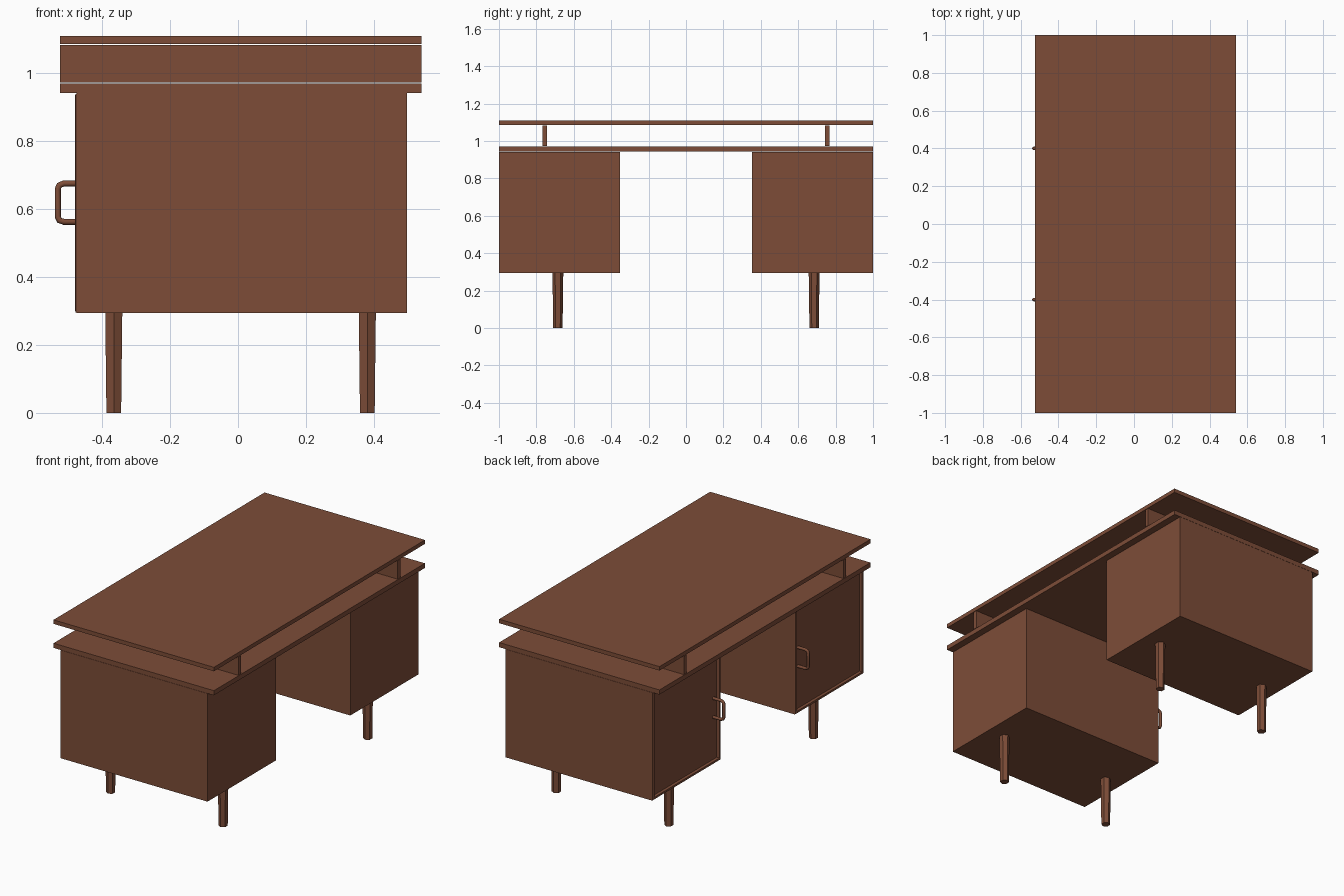
import bpy, bmesh, math
from mathutils import Vector

if "Cube" in bpy.data.objects:
    bpy.data.objects.remove(bpy.data.objects["Cube"])

wood = bpy.data.materials.new("brown wood")
wood.diffuse_color = (0.205, 0.073, 0.039, 1)
wood.use_nodes = True
wood.node_tree.nodes["Principled BSDF"].inputs["Base Color"].default_value = wood.diffuse_color


def add_object(name, bm):
    bmesh.ops.recalc_face_normals(bm, faces=bm.faces)
    mesh = bpy.data.meshes.new(name)
    bm.to_mesh(mesh)
    bm.free()
    mesh.materials.append(wood)
    obj = bpy.data.objects.new(name, mesh)
    bpy.context.collection.objects.link(obj)
    return obj


def box_mesh(lo, hi):
    bm = bmesh.new()
    bmesh.ops.create_cube(bm, size=1)
    lo, hi = Vector(lo), Vector(hi)
    for v in bm.verts:
        v.co = (lo + hi) / 2 + v.co * (hi - lo)
    return bm


def cabinet(name, y0, y1):
    # box with softened front rim and a recessed door on the -x side
    bm = box_mesh((-0.48, y0, 0.294), (0.498, y1, 0.942))
    front = min(bm.faces, key=lambda f: f.calc_center_median().x)
    bmesh.ops.bevel(bm, geom=list(front.edges), offset=0.007, segments=2,
                    profile=0.5, affect='EDGES')
    bm.faces.ensure_lookup_table()
    front = min(bm.faces, key=lambda f: f.calc_center_median().x)
    bmesh.ops.inset_region(bm, faces=[front], thickness=0.012)
    bmesh.ops.inset_region(bm, faces=[front], thickness=0.0005)
    bmesh.ops.translate(bm, verts=list(front.verts), vec=(0.018, 0, 0))
    add_object(name, bm)


def leg(name, x, y):
    # tapered six-sided leg with corners pointing along y
    bm = bmesh.new()
    rings = []
    for z, r in ((0, 0.025), (0.296, 0.029)):
        rings.append([bm.verts.new((x + r * math.sin(i * math.pi / 3),
                                    y + r * math.cos(i * math.pi / 3), z))
                      for i in range(6)])
    for i in range(6):
        j = (i + 1) % 6
        bm.faces.new((rings[0][i], rings[0][j], rings[1][j], rings[1][i]))
    for ring in rings:
        bm.faces.new(ring)
    add_object(name, bm)


def handle(name, y):
    # bent round bar
    curve = bpy.data.curves.new(name, 'CURVE')
    curve.dimensions = '3D'
    curve.bevel_depth = 0.009
    curve.bevel_resolution = 2
    curve.use_fill_caps = True
    path = [(-0.46, 0.563), (-0.513, 0.563), (-0.526, 0.567), (-0.531, 0.578),
            (-0.531, 0.660), (-0.526, 0.671), (-0.513, 0.676), (-0.46, 0.676)]
    spline = curve.splines.new('POLY')
    spline.points.add(len(path) - 1)
    for p, (x, z) in zip(spline.points, path):
        p.co = (x, y, z, 1)
    curve.materials.append(wood)
    obj = bpy.data.objects.new(name, curve)
    bpy.context.collection.objects.link(obj)
    bpy.ops.object.select_all(action='DESELECT')
    obj.select_set(True)
    bpy.context.view_layer.objects.active = obj
    bpy.ops.object.convert(target='MESH')
    bpy.ops.object.shade_smooth_by_angle(angle=math.radians(50))


# two stacked table slabs
add_object("lower_top", box_mesh((-0.524, -1, 0.943), (0.54, 1, 0.971)))
add_object("upper_top", box_mesh((-0.524, -1, 1.087), (0.54, 1, 1.111)))

# paired parts on each side
for side, s in (("left", -1), ("right", 1)):
    ys = sorted((s * 0.353, s * 1.0))
    cabinet(side + "_cabinet", *ys)
    add_object(side + "_top_support",
               box_mesh((-0.524, s * 0.755 - 0.0125, 0.974),
                        (0.54, s * 0.755 + 0.0125, 1.084)))
    handle(side + "_door_handle", s * 0.4)
    leg(side + "_front_leg", -0.366, s * 0.685)
    leg(side + "_back_leg", 0.381, s * 0.685)
